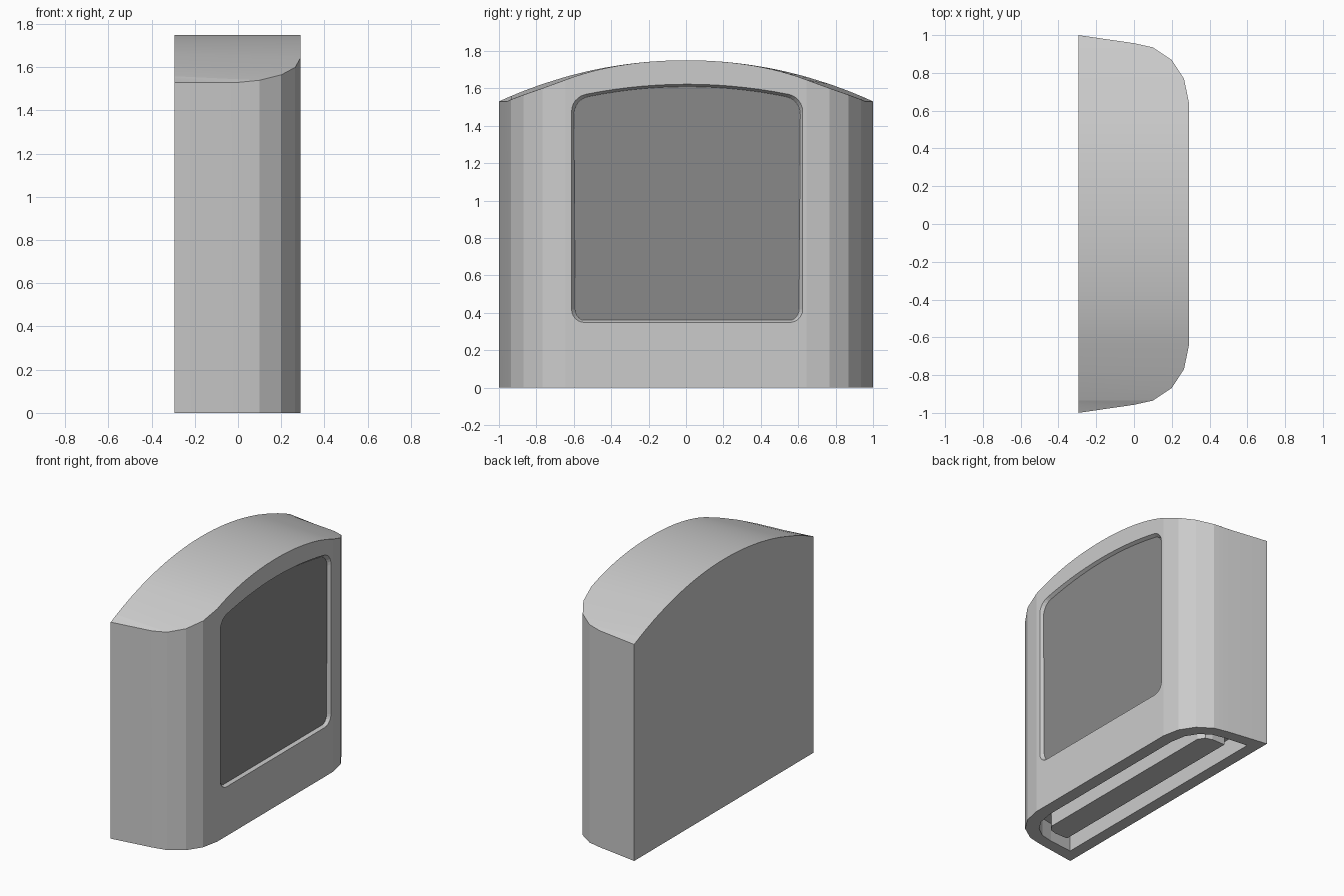
import bpy, bmesh, math

if "Cube" in bpy.data.objects:
    bpy.data.objects.remove(bpy.data.objects["Cube"])

# Front corner of the plan: x, y, height of the roof edge there
CORNER = [(.29, .645, 1.645), (.265, .768, 1.60), (.20, .868, 1.565),
          (.10, .935, 1.54), (0, .957, 1.53), (-.295, 1, 1.53)]
BACK = -.295


def arch(y):
    # Roof curve along the back edge
    r = 2.38
    return 1.75 - r + math.sqrt(r * r - y * y)


def new_object(name, bm):
    bmesh.ops.recalc_face_normals(bm, faces=bm.faces)
    me = bpy.data.meshes.new(name)
    bm.to_mesh(me)
    bm.free()
    ob = bpy.data.objects.new(name, me)
    bpy.context.collection.objects.link(ob)
    return ob


def loft(name, rings):
    # Closed solid through rings with equal point counts
    bm = bmesh.new()
    vs = [[bm.verts.new(p) for p in ring] for ring in rings]
    n = len(vs[0])
    for a, b in zip(vs, vs[1:]):
        for i in range(n):
            j = (i + 1) % n
            bm.faces.new((a[i], a[j], b[j], b[i]))
    bm.faces.new(vs[0])
    bm.faces.new(vs[-1])
    return new_object(name, bm)


def cut(target, cutter):
    mod = target.modifiers.new("cut", 'BOOLEAN')
    mod.operation = 'DIFFERENCE'
    mod.solver = 'EXACT'
    mod.object = cutter
    bpy.context.view_layer.objects.active = target
    bpy.ops.object.modifier_apply(modifier=mod.name)
    bpy.data.objects.remove(cutter)


# Body: curved plan with arched roof
def make_body():
    bm = bmesh.new()
    N = 28
    mid = [-.645 + 1.29 * i / N for i in range(1, N)]
    front = [(x, -y, z) for x, y, z in reversed(CORNER)]
    for y in mid:
        t = (abs(y) / .645) ** 4
        front.append((.29, y, arch(y) - t * (arch(.645) - 1.645)))
    front += CORNER
    top_f = [bm.verts.new(p) for p in front]
    top_b = [top_f[0]] + [bm.verts.new((BACK, y, arch(y))) for _, y, _ in front[1:-1]] + [top_f[-1]]
    k = len(CORNER)
    low = {i: bm.verts.new((front[i][0], front[i][1], 0))
           for i in range(len(front)) if i < k or i >= len(front) - k}
    for i in range(len(front) - 1):
        quad = [top_f[i], top_f[i + 1], top_b[i + 1], top_b[i]]
        bm.faces.new(list(dict.fromkeys(quad)))
        if i in low and i + 1 in low:
            bm.faces.new((low[i], low[i + 1], top_f[i + 1], top_f[i]))
    a, b = k - 1, len(front) - k
    bm.faces.new([low[a], low[b]] + top_f[a:b + 1][::-1])
    bm.faces.new([low[0], low[len(front) - 1]] + top_b[::-1])
    bm.faces.new(list(low.values()))
    return new_object("body", bm)


def arc(cy, cz, r, a0, a1, n=6):
    return [(cy + r * math.cos(math.radians(a0 + (a1 - a0) * i / n)),
             cz + r * math.sin(math.radians(a0 + (a1 - a0) * i / n))) for i in range(n + 1)]


def window(inset, x):
    # Rounded window outline with an arched top
    w = .618 - inset
    half = arc(w - .07, .418, .07 - inset / 2, -90, 0) + arc(w - .095, 1.475 - inset, .095, 0, 78)
    half = [(y, max(z, .347 + inset)) for y, z in half]
    y0, z0 = half[-1]
    top = [(y0 * (1 - i / 7), z0 + (1.622 - inset - z0) * (1 - (1 - i / 7) ** 2)) for i in range(1, 7)]
    right = half + top
    pts = right + [(0, 1.622 - inset)] + [(-y, z) for y, z in reversed(right)]
    return [(x, y + .006, z) for y, z in pts]


body = make_body()

# Shallow window recess with sloping rim
cut(body, loft("window_cutter", [window(0, .35), window(0, .29), window(.013, .265)]))

# Hollow in the underside, following the plan
side = [(.20, .62), (.18, .73), (.13, .81), (.06, .86), (-.03, .88), (-.21, .9)]
plan = [(x, -y) for x, y in reversed(side)] + side
cut(body, loft("base_cutter", [[(x, y, z) for x, y in plan] for z in (-.1, .13)]))

# Dark screen on the recess floor
screen = loft("screen", [window(.014, .255), window(.014, .27)])
mat = bpy.data.materials.new("dark_grey")
mat.diffuse_color = (.25, .25, .25, 1)
mat.use_nodes = True
mat.node_tree.nodes["Principled BSDF"].inputs["Base Color"].default_value = mat.diffuse_color
screen.data.materials.append(mat)

# Rounded bar inside the hollow
bar_side = [(-.10, .80), (.0, .80), (.05, .785), (.08, .74)]
bar_plan = bar_side + [(x, -y) for x, y in reversed(bar_side)]
loft("base_bar", [[(x, y, z) for x, y in bar_plan] for z in (.01, .14)])

# Smooth roof, crisp facets elsewhere
bpy.ops.object.select_all(action='DESELECT')
body.select_set(True)
bpy.context.view_layer.objects.active = body
bpy.ops.object.shade_smooth_by_angle(angle=math.radians(6))
